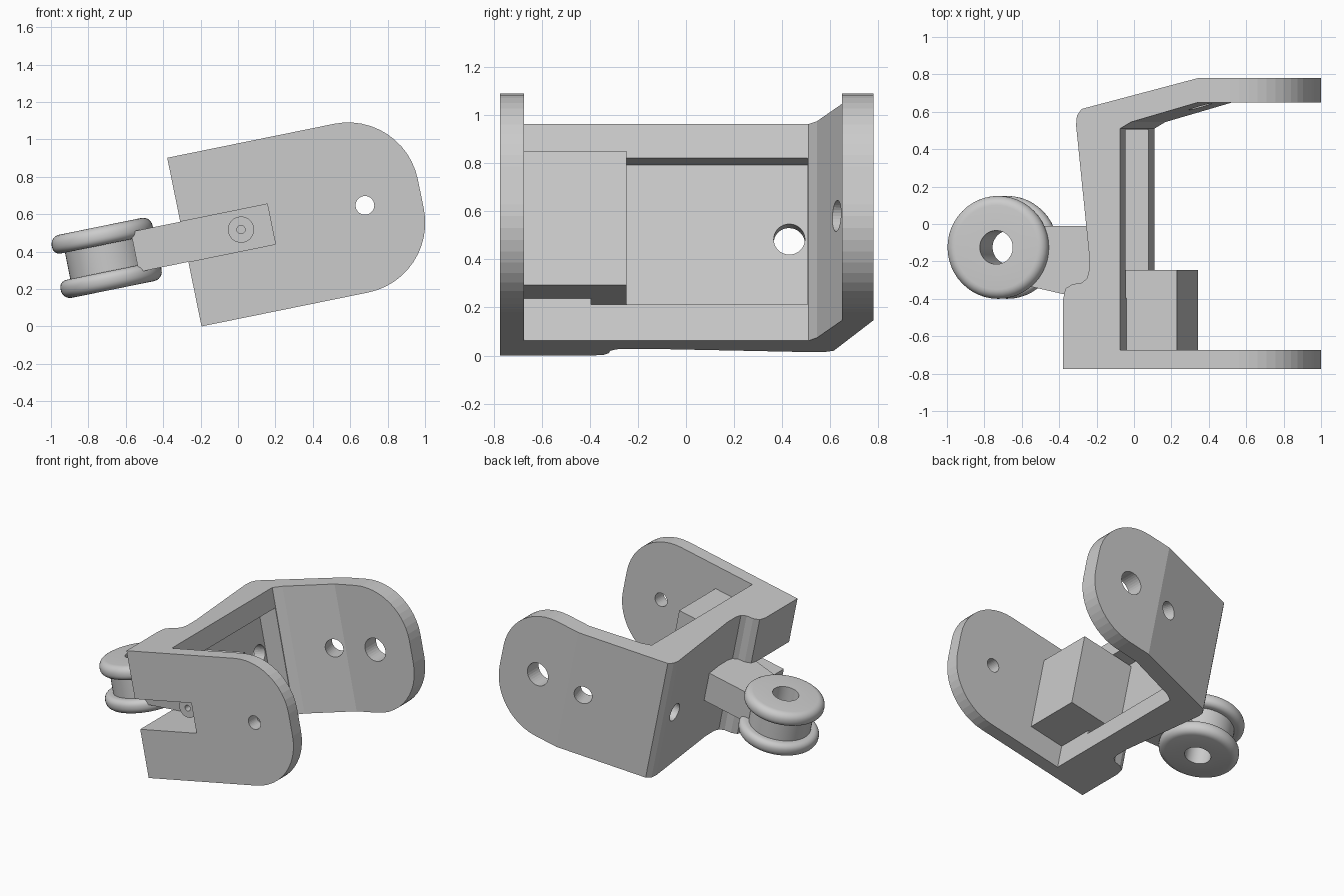
import bpy, bmesh, math
from mathutils import Matrix, Vector

if "Cube" in bpy.data.objects:
    bpy.data.objects.remove(bpy.data.objects["Cube"])

# Everything is built in a level frame (u, y, w), then tilted about y
TILT = Matrix.Translation((-0.195, 0, 0)) @ Matrix.Rotation(math.radians(-11.5), 4, 'Y')
MID = 0.46  # half height of the bracket: all holes lie on this line


def finish(name, bm):
    bmesh.ops.recalc_face_normals(bm, faces=bm.faces)
    me = bpy.data.meshes.new(name)
    bm.to_mesh(me)
    bm.free()
    ob = bpy.data.objects.new(name, me)
    bpy.context.collection.objects.link(ob)
    return ob


def prism(name, pts, lo, hi, axis='w'):
    """Extrude a (u, y) outline along w, or a (u, w) outline along y."""
    bm = bmesh.new()
    at = (lambda a, b: (a, b, lo)) if axis == 'w' else (lambda a, b: (a, lo, b))
    step = (0, 0, hi - lo) if axis == 'w' else (0, hi - lo, 0)
    face = bm.faces.new([bm.verts.new(at(*p)) for p in pts])
    ext = bmesh.ops.extrude_face_region(bm, geom=[face])
    bmesh.ops.translate(bm, vec=step, verts=[v for v in ext['geom'] if isinstance(v, bmesh.types.BMVert)])
    return finish(name, bm)


def box(name, u, y, w):
    return prism(name, [(u[0], y[0]), (u[1], y[0]), (u[1], y[1]), (u[0], y[1])], *w)


def rod(name, centre, direction, r, length):
    bm = bmesh.new()
    rot = Vector(direction).to_track_quat('Z', 'Y').to_matrix().to_4x4()
    bmesh.ops.create_cone(bm, cap_ends=True, segments=32, radius1=r, radius2=r, depth=length,
                          matrix=Matrix.Translation(centre) @ rot)
    return finish(name, bm)


def boolean(ob, tool, op='DIFFERENCE'):
    m = ob.modifiers.new(op, 'BOOLEAN')
    m.operation, m.object, m.solver = op, tool, 'EXACT'
    bpy.context.view_layer.objects.active = ob
    bpy.ops.object.modifier_apply(modifier=m.name)
    bpy.data.objects.remove(tool)


def arc(cu, cw, r, a0, a1, n=12):
    return [(cu + r * math.cos(math.radians(a0 + (a1 - a0) * i / n)),
             cw + r * math.sin(math.radians(a0 + (a1 - a0) * i / n))) for i in range(n + 1)]


# Bracket: plan outline trimmed by the rounded side profile
plan = [(0, -.775), (0, -.40), (.012, -.345), (.05, -.322), (.10, -.315), (.13, -.29),
        (.14, -.25), (.14, -.15), (.07, .53), (.075, .58), (.10, .615), (.735, .78),
        (1.4, .78), (1.4, .65), (.735, .65), (.37, .545), (.31, .51), (.31, -.675),
        (1.4, -.675), (1.4, -.775)]
bracket = prism("bracket", plan, 0, .92)
side = [(-.2, -.0001)] + arc(.91, .38, .38, -90, 0) + arc(.91, .54, .38, 0, 90) + [(-.2, .9201)]
boolean(bracket, prism("side_trim", side, -1, 1, 'y'), 'INTERSECT')

# Pocket in the inner wall, then the housing block in the corner
boolean(bracket, box("pocket_cut", (.165, .5), (-.395, .505), (.153, .775)))
boolean(bracket, box("housing_block", (.15, .585), (-.70, -.247), (.18, .75)), 'UNION')

# Slot with a slanted floor, open to the front and the outer side
slope = lambda u: -.375 - .226 * (u + .07)
boolean(bracket, prism("slot_cut", [(-.4, -1), (.475, -1), (.475, slope(.475)), (-.4, slope(-.4))], .352, .571))

# Holes: front plate, rear plate, sloped panel, wall
for c, d, r, l in [((.985, -.72, MID), (0, 1, 0), .05, .4),
                   ((.985, .72, MID), (0, 1, 0), .085, .4),
                   ((.655, .63, MID), (-.25, .97, 0), .065, .5),
                   ((.10, .43, MID), (1, 0, 0), .065, .3)]:
    boolean(bracket, rod("hole_cut", c, d, r, l))

# Arm joining the slot floor to the roller
arm = prism("arm", [(-.27, -.01), (.155, -.01), (.155, slope(.155)), (-.27, slope(-.27))], .352, .571)

# Pivot pin with a small centre hole
pin = rod("pivot_pin", (.31, -.52, MID + .005), (0, 1, 0), .07, .194)
boolean(pin, rod("pin_cut", (.31, -.6, MID + .005), (0, 1, 0), .022, .15))

# Roller: lathed spool with two round-edged flanges
half = [(.09, 0), (.09, .172)] + arc(.225, .122, .05, 90, 0, 6) + arc(.235, .112, .04, 0, -90, 6) + [(.213, .072)]
profile = half[1:] + [(r, -h) for r, h in reversed(half[1:])]
bm = bmesh.new()
N = 48
rings = [[bm.verts.new((-.424 + r * math.cos(2 * math.pi * k / N), -.125 + r * math.sin(2 * math.pi * k / N), MID + h))
          for r, h in profile] for k in range(N)]
for k in range(N):
    a, b = rings[k], rings[(k + 1) % N]
    for i in range(len(profile)):
        j = (i + 1) % len(profile)
        bm.faces.new((a[i], a[j], b[j], b[i]))
roller = finish("roller", bm)

# Tilt everything into place and shade
for ob in (bracket, arm, pin, roller):
    ob.data.transform(TILT)
    bpy.ops.object.select_all(action='DESELECT')
    ob.select_set(True)
    bpy.context.view_layer.objects.active = ob
    if ob in (pin, roller):
        bpy.ops.object.shade_smooth_by_angle(angle=math.radians(35))
